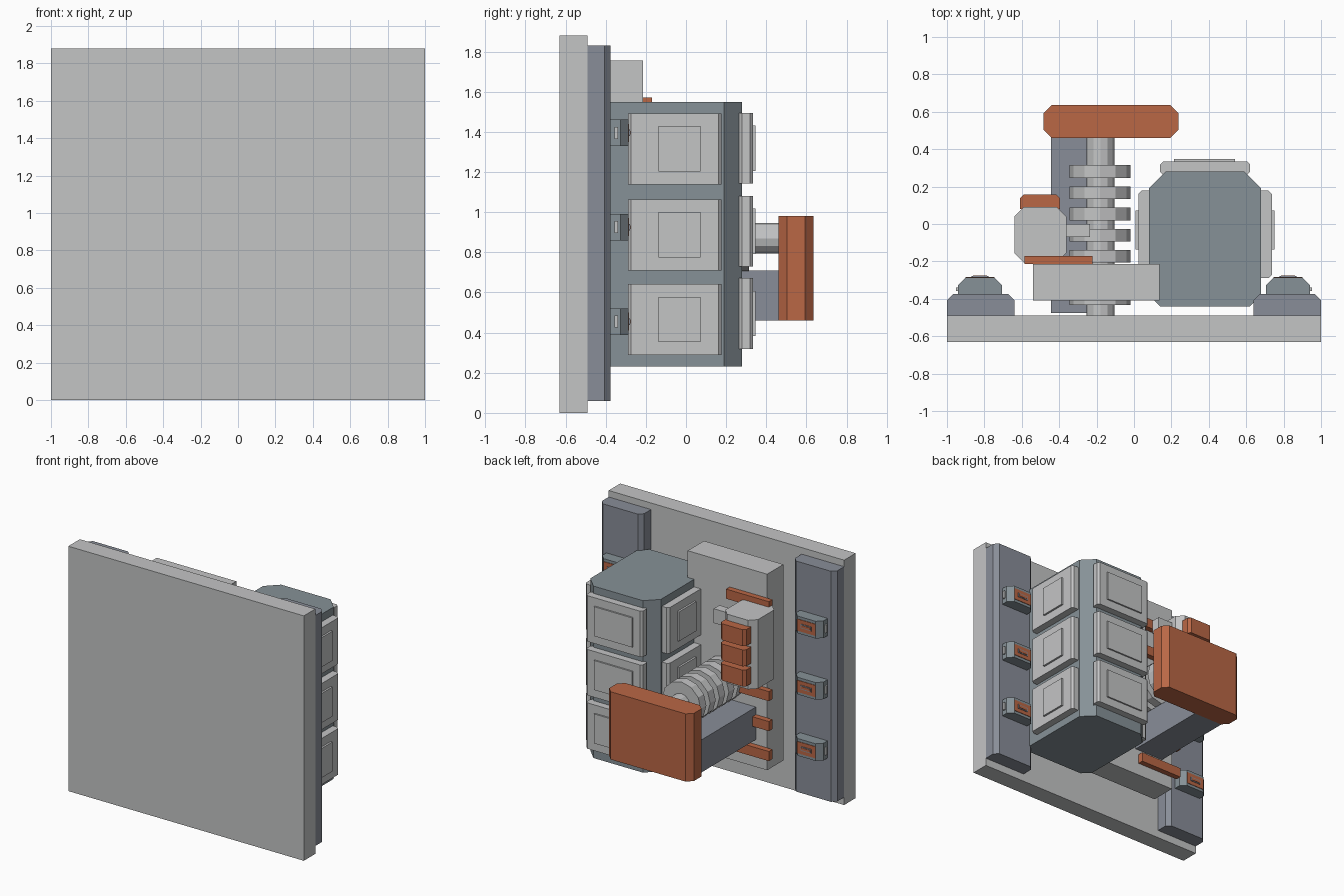
import bpy, bmesh, math

if "Cube" in bpy.data.objects:
    bpy.data.objects.remove(bpy.data.objects["Cube"])


def material(name, rgb):
    m = bpy.data.materials.new(name)
    m.diffuse_color = (*rgb, 1)
    m.use_nodes = True
    m.node_tree.nodes["Principled BSDF"].inputs["Base Color"].default_value = m.diffuse_color
    return m


LIGHT = material("light grey", (0.55, 0.555, 0.56))
TANK = material("slate grey", (0.24, 0.285, 0.31))
RAIL = material("blue grey", (0.25, 0.27, 0.315))
ORANGE = material("burnt orange", (0.49, 0.135, 0.06))


def finish(name, bm, mat):
    bmesh.ops.recalc_face_normals(bm, faces=bm.faces)
    me = bpy.data.meshes.new(name)
    bm.to_mesh(me)
    bm.free()
    me.materials.append(mat)
    ob = bpy.data.objects.new(name, me)
    bpy.context.collection.objects.link(ob)
    return ob


def block(name, x, y, z, mat, back=0.0, front=0.0):
    """Upright block; back / front are the chamfers on the +y / -y vertical edges."""
    (x0, x1), (y0, y1), (z0, z1) = x, y, z
    pts = []
    for cx, cy, sx, sy, c, flip in ((x0, y0, 1, 1, front, False), (x1, y0, -1, 1, front, True),
                                    (x1, y1, -1, -1, back, False), (x0, y1, 1, -1, back, True)):
        if c:
            pair = [(cx, cy + sy * c), (cx + sx * c, cy)]
            pts += pair[::-1] if flip else pair
        else:
            pts.append((cx, cy))
    bm = bmesh.new()
    base = bm.faces.new([bm.verts.new((px, py, z0)) for px, py in pts])
    top = bmesh.ops.extrude_face_region(bm, geom=[base])["geom"]
    bmesh.ops.translate(bm, vec=(0, 0, z1 - z0),
                        verts=[v for v in top if isinstance(v, bmesh.types.BMVert)])
    if not any(len(f.verts) == len(pts) and abs(f.calc_center_median().z - z0) < 1e-5 for f in bm.faces):
        bm.faces.new([v for v in bm.verts if abs(v.co.z - z0) < 1e-5])
    return finish(name, bm, mat)


def disc(name, x, z, y, r, mat, sides=12):
    """Cylinder lying along y."""
    bm = bmesh.new()
    bmesh.ops.create_cone(bm, cap_ends=True, segments=sides, radius1=r, radius2=r, depth=y[1] - y[0])
    for v in bm.verts:
        v.co = (x + v.co.x, (y[0] + y[1]) / 2 + v.co.z, z + v.co.y)
    return finish(name, bm, mat)


def span(c, h):
    return (c - h, c + h)


# wall panel
block("wall_panel", (-1, 1), (-0.63, -0.49), (0, 1.88), LIGHT)

# side rails with clips
for s, side in ((-1, "left"), (1, "right")):
    block(side + "_rail", span(s * 0.82, 0.18), (-0.49, -0.375), (0.06, 1.83), RAIL, back=0.032)
    for i, z in enumerate((0.455, 0.925, 1.395)):
        n = f"{side}_clip_{i}"
        cx = s * 0.823
        block(n, span(cx, 0.117), (-0.375, -0.287), span(z, 0.066), TANK, back=0.04)
        block(n + "_plate", span(cx, 0.077), (-0.29, -0.283), span(z, 0.045), ORANGE)
        block(n + "_slot", span(cx, 0.045), (-0.285, -0.279), span(z, 0.016), RAIL)
        block(n + "_latch", span(cx, 0.038), (-0.285, -0.276), span(z, 0.009), ORANGE)
        block(n + "_pin", span(s * 0.945, 0.008), (-0.357, -0.34), span(z, 0.03), LIGHT)

# tank column with cover panels on three sides
block("tank", (0.08, 0.68), (-0.44, 0.28), (0.23, 1.55), TANK, back=0.09, front=0.06)
for i, z in enumerate((0.465, 0.887, 1.315)):
    for s, side in ((-1, "left"), (1, "right")):
        block(f"tank_{side}_panel_{i}", span(0.38 + s * 0.32, 0.037), (-0.29, 0.178),
              span(z, 0.177), LIGHT, back=0.017, front=0.017)
        block(f"tank_{side}_inset_{i}", span(0.38 + s * 0.355, 0.017), (-0.137, 0.073),
              span(z, 0.113), LIGHT)
for i, z in enumerate((0.495, 0.905, 1.318)):
    block(f"tank_back_panel_{i}", (0.14, 0.62), (0.262, 0.335), span(z, 0.176), LIGHT,
          back=0.016, front=0.016)
    block(f"tank_back_inset_{i}", (0.215, 0.54), (0.32, 0.347), span(z, 0.113), LIGHT)

# cabinet with orange bars
block("cabinet", (-0.54, 0.135), (-0.41, -0.213), (0.25, 1.755), LIGHT)
for i in range(6):
    z = 0.385 + i * 0.23
    block(f"cabinet_bar_{i}", (-0.585, -0.222), (-0.213, -0.17), span(z, 0.037), ORANGE)

# control column with orange modules
block("control_column", (-0.64, -0.362), (-0.205, 0.09), (1.0, 1.53), LIGHT, back=0.05, front=0.05)
for i, z in enumerate((1.11, 1.265, 1.42)):
    block(f"control_module_{i}", (-0.61, -0.395), (0.08, 0.157), span(z, 0.063), ORANGE, back=0.02)
block("column_connector", (-0.37, -0.235), (-0.07, 0.0), (1.38, 1.49), LIGHT)

# ribbed pipe and support beam reaching the end block
disc("pipe", -0.18, 0.87, (-0.49, 0.47), 0.075, LIGHT)
for i in range(7):
    disc(f"pipe_ring_{i}", -0.182, 0.87, span(0.281 - i * 0.1135, 0.034), 0.164, LIGHT)
block("support_beam", (-0.445, -0.195), (-0.475, 0.47), (0.46, 0.71), RAIL)
block("end_block", (-0.483, 0.237), (0.46, 0.635), (0.46, 0.98), ORANGE, back=0.042, front=0.042)
